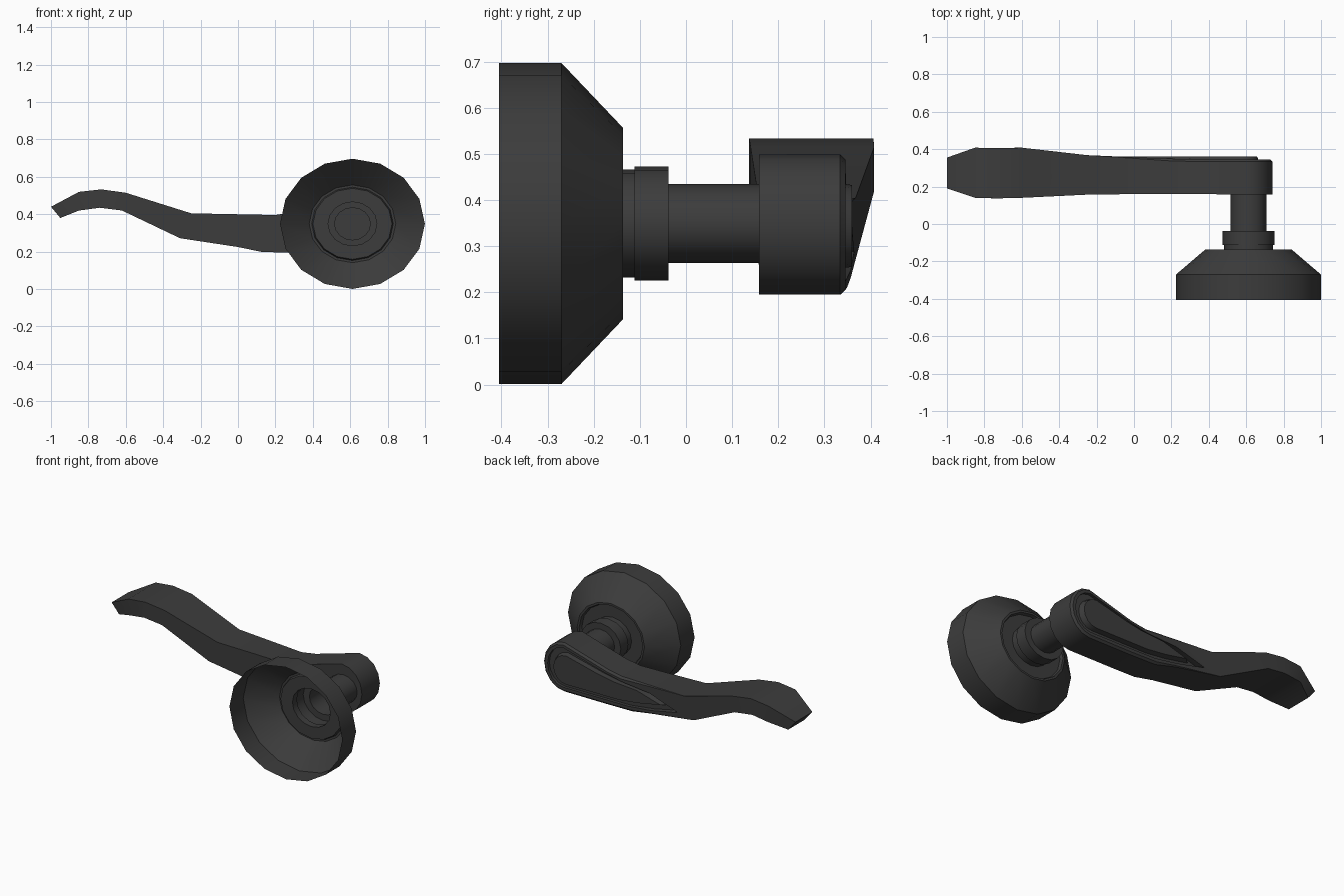
import bpy, bmesh, math

if "Cube" in bpy.data.objects:
    bpy.data.objects.remove(bpy.data.objects["Cube"])

CX, CZ = 0.612, 0.349          # axis of the round base
HX, HZ = 0.60, 0.347           # centre of the lever hub

mat = bpy.data.materials.new("dark_metal")
mat.diffuse_color = (0.045, 0.045, 0.045, 1)
mat.use_nodes = True
mat.node_tree.nodes["Principled BSDF"].inputs["Base Color"].default_value = mat.diffuse_color


def finish(name, bm, recalc=True):
    if recalc:
        bmesh.ops.recalc_face_normals(bm, faces=bm.faces)
    me = bpy.data.meshes.new(name)
    bm.to_mesh(me)
    bm.free()
    ob = bpy.data.objects.new(name, me)
    bpy.context.collection.objects.link(ob)
    me.materials.append(mat)
    return ob


def smooth(ob):
    bpy.ops.object.select_all(action='DESELECT')
    ob.select_set(True)
    bpy.context.view_layer.objects.active = ob
    bpy.ops.object.shade_smooth_by_angle(angle=math.radians(30))


def lathe(name, profile, n=16):
    """Open shell turned about the y axis, slightly wider than tall."""
    bm = bmesh.new()
    rings = []
    for r, y in profile:
        rings.append([bm.verts.new((CX + 1.113 * r * math.cos(2 * math.pi * i / n), y,
                                    CZ + r * math.sin(2 * math.pi * i / n)))
                      for i in range(n)])
    for a, b in zip(rings, rings[1:]):
        for i in range(n):
            k = (i + 1) % n
            bm.faces.new((a[i], b[i], b[k], a[k]))
    smooth(finish(name, bm, False))


def prism(name, pts, y0, y1, inset=1.0, centre=(0.45, 0.335)):
    """Closed outline in x-z pushed along y, optionally narrowed at the far end."""
    bm = bmesh.new()
    a = [bm.verts.new((x, y0, z)) for x, z in pts]
    b = [bm.verts.new((centre[0] + (x - centre[0]) * inset, y1,
                       centre[1] + (z - centre[1]) * inset)) for x, z in pts]
    bm.faces.new(a)
    bm.faces.new(b[::-1])
    for i in range(len(pts)):
        k = (i + 1) % len(pts)
        bm.faces.new((a[i], b[i], b[k], a[k]))
    return finish(name, bm)


# Hollow base, collar and shaft
lathe("base_rosette", [(0.348, -0.405), (0.348, -0.27), (0.208, -0.137),
                       (0.196, -0.137), (0.190, -0.155), (0.117, -0.155)])
lathe("collar", [(0.117, -0.155), (0.117, -0.112), (0.124, -0.112),
                 (0.124, -0.038), (0.086, -0.038)])
lathe("shaft", [(0.086, -0.038), (0.086, 0.17)])

# Lever stations: upper x, z, lower x, z, back y, front y, edge chamfer
stations = [
    (-1.0, .44, -.95, .38, .19, .355, 0),
    (-.85, .52, -.85, .42, .14, .408, 0),
    (-.73, .533, -.74, .435, .137, .406, 0),
    (-.60, .515, -.62, .42, .14, .408, 0),
    (-.25, .405, -.31, .272, .157, .368, 0),
    (0, .40, 0, .225, .16, .357, .006),
    (.2, .396, .13, .198, .16, .349, .012),
    (.3, .413, .3, .195, .16, .347, .012)]
# Rounded hub end
for deg in (90, 67.5, 45, 22.5, 0):
    t = math.radians(deg)
    x, dz = HX + 0.14 * math.cos(t), 0.152 * math.sin(t)
    stations.append((x, HZ + dz, x, HZ - dz, .158, .346, .012))

bm = bmesh.new()
rows = []
for xu, zu, xl, zl, y0, y1, c in stations:
    t = max(0, xu - HX) / 0.14
    dx, dz = c * t, c * math.sqrt(max(0, 1 - t * t))
    rows.append([bm.verts.new(p) for p in (
        (xl, y0, zl), (xu, y0, zu), (xu, y1 - c, zu), (xu - dx, y1, zu - dz),
        (xl - dx, y1, zl + dz), (xl, y1 - c, zl))])
for a, b in zip(rows, rows[1:]):
    for i in range(6):
        k = (i + 1) % 6
        bm.faces.new((a[i], a[k], b[k], b[i]))
bm.faces.new(rows[0])
bmesh.ops.remove_doubles(bm, verts=bm.verts, dist=0.0005)
lever = finish("lever", bm)

# Teardrop pocket in the lever face
drop = [(HX + 0.108 * math.cos(math.radians(a)), HZ + 0.122 * math.sin(math.radians(a)))
        for a in (90, 67.5, 45, 22.5, 0, -22.5, -45, -67.5, -90)]
drop += [(.15, .228), (-.01, .248), (-.20, .288), (0, .352), (.2, .368), (.33, .395)]
cutter = prism("pocket_cutter", drop, .328, .45)
cutter.hide_render = True
mod = lever.modifiers.new("pocket", 'BOOLEAN')
mod.operation = 'DIFFERENCE'
mod.solver = 'EXACT'
mod.object = cutter
bpy.context.view_layer.objects.active = lever
lever.select_set(True)
bpy.ops.object.modifier_apply(modifier="pocket")
bpy.data.objects.remove(cutter, do_unlink=True)
smooth(lever)

# Raised teardrop inlay
inner = [(.45 + (x - .45) * .87, .335 + (z - .335) * .78) for x, z in drop]
smooth(prism("lever_inlay", inner, .32, .36, .93))
